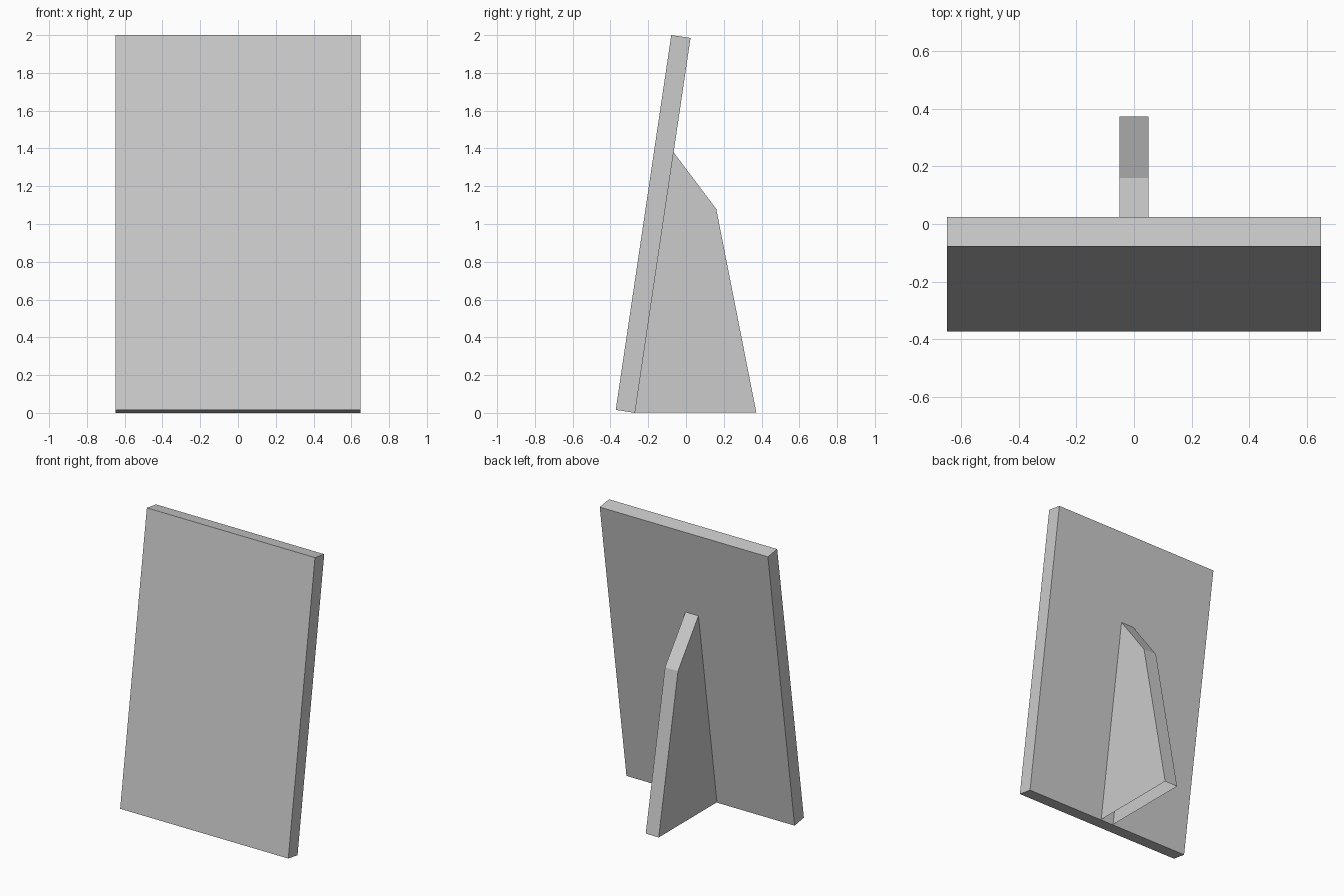
import bpy
import bmesh

cube = bpy.data.objects.get("Cube")
if cube:
    bpy.data.objects.remove(cube, do_unlink=True)

# Single plain colour
grey = bpy.data.materials.new("light grey")
grey.use_nodes = True
colour = (0.6, 0.6, 0.6, 1)
grey.diffuse_color = colour
grey.node_tree.nodes["Principled BSDF"].inputs["Base Color"].default_value = colour


def extrude_profile(name, profile, half_width, open_edges=()):
    """Sweep a (y, z) side profile across x, leaving the listed edges open."""
    bm = bmesh.new()
    right = [bm.verts.new((-half_width, y, z)) for y, z in profile]
    left = [bm.verts.new((half_width, y, z)) for y, z in profile]
    bm.faces.new(right)
    bm.faces.new(left[::-1])
    count = len(profile)
    for i in range(count):
        if i not in open_edges:
            j = (i + 1) % count
            bm.faces.new((right[j], right[i], left[i], left[j]))
    bmesh.ops.recalc_face_normals(bm, faces=bm.faces)
    mesh = bpy.data.meshes.new(name)
    bm.to_mesh(mesh)
    bm.free()
    mesh.materials.append(grey)
    obj = bpy.data.objects.new(name, mesh)
    bpy.context.collection.objects.link(obj)
    return obj


# Panel leaning backwards
extrude_profile(
    "leaning_panel",
    [(-0.372, 0.016), (-0.27, 0), (0.024, 1.985), (-0.078, 2)],
    0.648,
)

# Rear support, open underneath and where it meets the panel
extrude_profile(
    "rear_support",
    [(-0.27, 0.003), (-0.066, 1.38), (0.16, 1.08), (0.372, 0.003)],
    0.05,
    open_edges=(0, 3),
)
